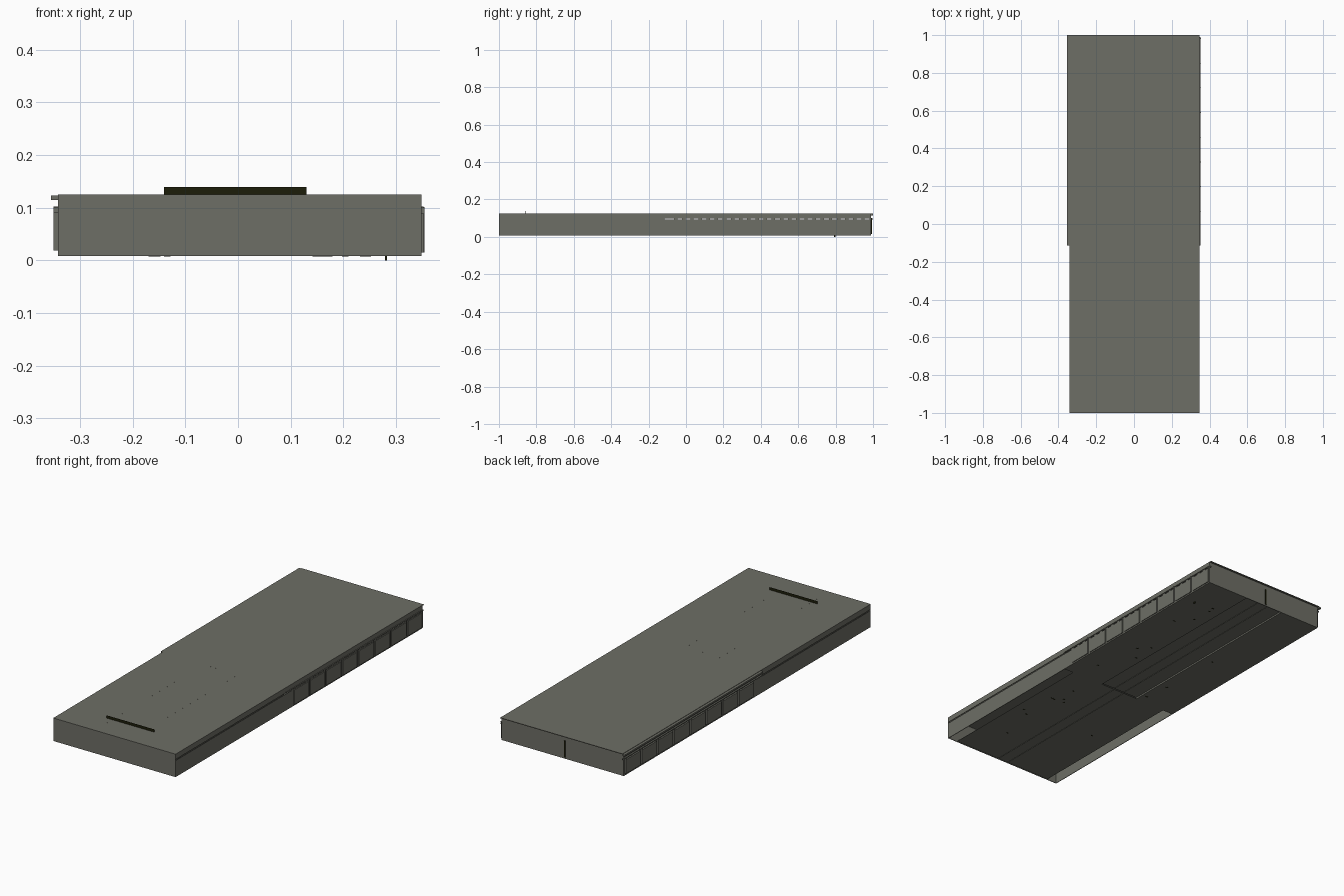
import bpy, bmesh, random

if "Cube" in bpy.data.objects:
    bpy.data.objects.remove(bpy.data.objects["Cube"])
random.seed(4)


def material(name, col):
    m = bpy.data.materials.new(name)
    m.diffuse_color = (*col, 1)
    m.use_nodes = True
    m.node_tree.nodes["Principled BSDF"].inputs["Base Color"].default_value = m.diffuse_color
    return m


GREY = material("warm_grey", (0.155, 0.157, 0.132))
DARK = material("dark_olive", (0.012, 0.0125, 0.003))


def boxes(name, mat, spans):
    """One object made of boxes given as (x0, x1, y0, y1, z0, z1)."""
    bm = bmesh.new()
    for x0, x1, y0, y1, z0, z1 in spans:
        r = bmesh.ops.create_cube(bm, size=1)
        for v in r["verts"]:
            v.co = ((x0 + x1) / 2 + v.co.x * (x1 - x0),
                    (y0 + y1) / 2 + v.co.y * (y1 - y0),
                    (z0 + z1) / 2 + v.co.z * (z1 - z0))
    me = bpy.data.meshes.new(name)
    bm.to_mesh(me)
    bm.free()
    me.materials.append(mat)
    ob = bpy.data.objects.new(name, me)
    bpy.context.collection.objects.link(ob)
    return ob


L, R = -0.342, 0.348          # outer faces of the long walls
F, B = -1.0, 0.99             # outer faces of the end walls
MID = -0.115                  # where the rear half starts
PAN = -0.055                  # where the side panels start
T = 0.003                     # wall thickness
BOT, TOP = 0.008, 0.125
SLOT0, SLOT1 = 0.092, 0.098   # long slot below the roof

# Roof sheet with a small lip at the back, and the end walls
boxes("roof", GREY, [(L, R, F, 1.0, TOP - 0.003, TOP)])
boxes("front_wall", GREY, [(L, R, F, F + T, BOT, TOP)])
boxes("back_wall", GREY, [(L, R, B - T, B, BOT, TOP)])

# Long walls: lower and upper strip with an open slot between
walls, posts, panels, ledges = [], [], [], []
N = 8
pitch = (B - PAN) / N
for x0, x1, sx in ((L, L + T, -1), (R - T, R, 1)):
    walls += [(x0, x1, F, B, BOT, SLOT0), (x0, x1, F, B, SLOT1, TOP)]
    for i in range(N * 3 + 1):
        y = PAN + i * pitch / 3
        posts.append((x0, x1, y - 0.009, y + 0.009, SLOT0, SLOT1))
    # projecting panels along the rear half
    a, b = (R, 0.352) if sx > 0 else (-0.35, L)
    z0, z1 = (0.015, 0.09) if sx > 0 else (0.019, 0.091)
    for i in range(N):
        y0, y1 = PAN + i * pitch + 0.006, PAN + (i + 1) * pitch - 0.006
        panels.append((a, b, y0, y1, z0, z1))
        # fins closing each panel
        panels.append((a, b + 0.002 if sx > 0 else b, y1 - 0.004, y1, z0, z1 + 0.011))
    # ledge above the panels
    ledges.append((a, b, MID, B, 0.099, 0.102))
boxes("side_walls", GREY, walls)
boxes("slot_posts", GREY, posts)
boxes("side_panels", GREY, panels)
boxes("side_ledges", GREY, ledges)

# Backing behind the slot in the front half
boxes("slot_backing", GREY, [(L + 0.008, L + 0.01, F, MID, 0.085, 0.105),
                             (R - 0.01, R - 0.008, F, MID, 0.085, 0.105)])

# Narrow flange under the left roof edge
boxes("left_flange", GREY, [(-0.355, L, MID, 1.0, 0.115, 0.123)])

# Front floor, held in from the long walls, and full-width rear floors
boxes("front_floor", GREY, [(-0.285, 0.29, F, MID, 0.011, 0.013)])
boxes("rear_floors", GREY, [(L, -0.11, MID, B, BOT, 0.010),
                            (0.11, R, MID, B, BOT, 0.010)])

# Central corridor, slightly recessed
boxes("corridor_floor", GREY, [(-0.11, 0.11, MID, B, 0.016, 0.018)])
boxes("corridor_sides", GREY, [(-0.112, -0.11, MID, B, BOT, 0.018),
                               (0.11, 0.112, MID, B, BOT, 0.018)])

# Two long ribs along the middle of the floor
boxes("floor_ribs", GREY, [(x - 0.001, x + 0.001, y0, y1, z - 0.002, z)
                           for x in (-0.03, 0.03)
                           for y0, y1, z in ((F + T, MID, 0.011), (MID, B, 0.016))])

# Upright bar on the roof
boxes("roof_bar", DARK, [(-0.14, 0.13, -0.8595, -0.859, TOP, 0.139)])

# Dotted rectangle of tiny studs on the roof
studs = []
for i in range(28):
    y = -0.93 + i * 0.03
    for x in (-0.107, 0.087):
        studs.append((x - 0.0007, x + 0.0007, y, y + 0.003, TOP, TOP + 0.0005))
for i in range(7):
    x = -0.1 + i * 0.03
    studs.append((x, x + 0.003, -0.124, -0.1226, TOP, TOP + 0.0005))
boxes("roof_studs", GREY, studs)

# Upright bar on the back wall
boxes("back_bar", DARK, [(-0.013, -0.007, B, B + 0.004, 0.015, 0.1)])

# Foot and small fittings under the floor
boxes("foot", DARK, [(0.279, 0.283, 0.79, 0.80, 0.0, BOT)])
bits = []
for i in range(20):
    x = random.choice((-1, 1)) * random.uniform(0.13, 0.26)
    y = random.uniform(-0.9, 0.9)
    z = 0.011 if y < MID - 0.02 else BOT
    bits.append((x, x + 0.012, y, y + 0.006, z - 0.0008, z + 0.001))
boxes("underside_fittings", DARK, bits)
